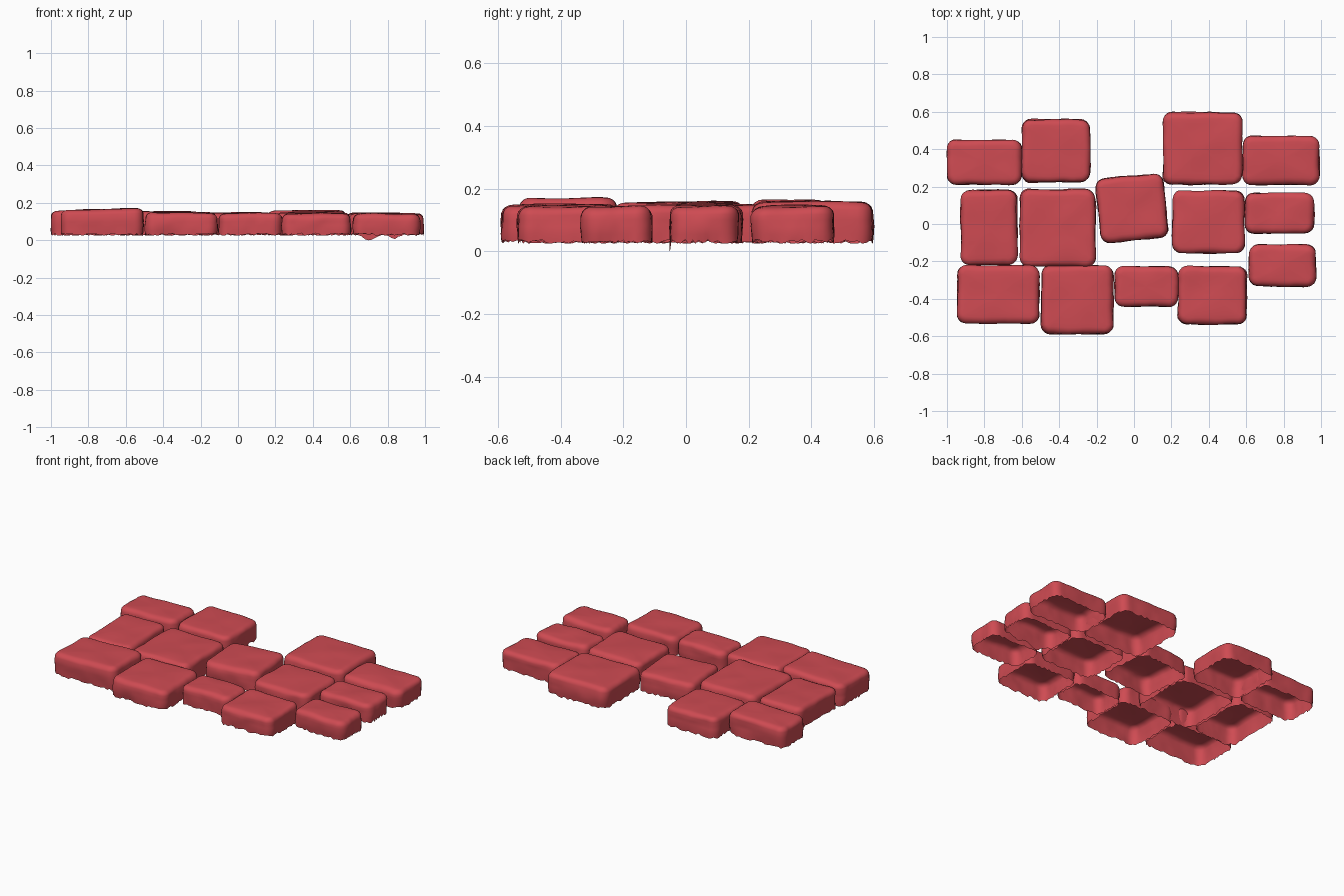
import bpy, bmesh, math, random
from mathutils import Vector, noise

if "Cube" in bpy.data.objects:
    bpy.data.objects.remove(bpy.data.objects["Cube"])

random.seed(4)
mat = bpy.data.materials.new("red_stone")
mat.diffuse_color = (0.62, 0.07, 0.085, 1)
mat.use_nodes = True
mat.node_tree.nodes["Principled BSDF"].inputs["Base Color"].default_value = mat.diffuse_color

BASE = 0.033     # nominal height of the ragged lower rim
SIDE = 15        # segments along each straight side
ARC = 5          # segments around each plan corner


def outline(hx, hy, r):
    """Rounded rectangle as (corner-based point, outward normal) pairs."""
    pts = []
    corners = [(1, 1, 0), (-1, 1, 90), (-1, -1, 180), (1, -1, 270)]
    for i, (sx, sy, a0) in enumerate(corners):
        c = Vector((sx * (hx - r), sy * (hy - r)))
        for k in range(ARC + 1):
            a = math.radians(a0 + 90 * k / ARC)
            n = Vector((math.cos(a), math.sin(a)))
            pts.append((c + n * r, n))
        nx, ny, _ = corners[(i + 1) % 4]
        c2 = Vector((nx * (hx - r), ny * (hy - r)))
        for k in range(1, SIDE):
            pts.append((c.lerp(c2, k / SIDE) + n * r, n))
    return pts


def stone(name, x0, x1, y0, y1, h, tx=0.0, ty=0.0, rot=0.0, flap=False):
    """Open-bottomed cobble: ragged rim, upright wall, rounded shoulder, uneven top."""
    cx, cy, hx, hy = (x0 + x1) / 2, (y0 + y1) / 2, (x1 - x0) / 2, (y1 - y0) / 2
    path = outline(hx, hy, 0.05)
    seed = Vector((random.uniform(-9, 9), random.uniform(-9, 9), random.uniform(-9, 9)))
    sh = 0.034
    # (inset, height) of the wall and shoulder rings
    rings = [(0.003, BASE), (0.001, 0.055), (0.0, 0.08), (0.001, 0.1)]
    rings += [(0.001 + sh * (1 - math.cos(a)), h - sh + sh * 0.9 * math.sin(a))
              for a in (math.radians(d) for d in (8, 30, 50, 70, 90))]
    bm = bmesh.new()
    layers = []

    def top_z(x, y, z):
        k = max(0.0, (z - BASE) / (h - BASE))
        bump = noise.noise(Vector((x * 7, y * 7, 0)) + seed) * 0.006
        return z + k * (tx * x / hx + ty * y / hy + bump)

    def side_push(p, z):
        q = Vector((p.x * 9, p.y * 9, z * 14)) + seed
        return noise.noise(q) * 0.007 + noise.noise(q * 3) * 0.002

    for i, (ins, z) in enumerate(rings):
        ring = []
        for p, n in path:
            q = p - n * (ins - side_push(p, z))
            zz = top_z(q.x, q.y, z)
            if i == 0:                      # torn lower edge
                zz += random.uniform(-0.009, 0.005)
                if flap and p.y < 0:
                    d = min(abs(p.x + 0.08), abs(p.x - 0.06) + 0.02)
                    zz -= max(0, 0.034 - d * 0.5)
                    zz = max(zz, 0.0)
            ring.append(bm.verts.new((q.x, q.y, zz)))
        layers.append(ring)

    # Top surface closes toward the centre
    edge = [v.co.copy() for v in layers[-1]]
    for f in (0.85, 0.68, 0.5, 0.32, 0.15):
        layers.append([bm.verts.new((e.x * f, e.y * f,
                       top_z(e.x * f, e.y * f, h - 0.1 * sh + 0.003 * (1 - f * f))))
                       for e in edge])
    mid = bm.verts.new((0, 0, top_z(0, 0, h - 0.1 * sh + 0.003)))
    n = len(path)
    for a, b in zip(layers, layers[1:]):
        for k in range(n):
            bm.faces.new((a[k], a[(k + 1) % n], b[(k + 1) % n], b[k]))
    for k in range(n):
        bm.faces.new((layers[-1][k], layers[-1][(k + 1) % n], mid))
    for f in bm.faces:
        f.smooth = True

    me = bpy.data.meshes.new(name)
    bm.to_mesh(me)
    bm.free()
    me.materials.append(mat)
    ob = bpy.data.objects.new(name, me)
    ob.location = (cx, cy, 0)
    ob.rotation_euler.z = math.radians(rot)
    bpy.context.collection.objects.link(ob)


# Back row
stone("back_stone_1", -1.0, -0.60, 0.21, 0.45, 0.163, 0.004, 0.0)
stone("back_stone_2", -0.60, -0.235, 0.222, 0.56, 0.155, -0.002, 0.0)
stone("back_stone_3", 0.155, 0.58, 0.21, 0.597, 0.160)
stone("back_stone_4", 0.58, 0.992, 0.21, 0.472, 0.147, -0.003, 0.003)
# Middle row
stone("middle_stone_1", -0.928, -0.624, -0.22, 0.182, 0.160, 0.0, 0.004)
stone("middle_stone_2", -0.61, -0.205, -0.228, 0.187, 0.156)
stone("middle_stone_3", -0.193, 0.173, -0.088, 0.258, 0.150, rot=5.5)
stone("middle_stone_4", 0.205, 0.59, -0.157, 0.18, 0.150)
stone("middle_stone_5", 0.592, 0.962, -0.052, 0.167, 0.147, flap=True)
# Front row
stone("front_stone_1", -0.945, -0.505, -0.532, -0.22, 0.169, 0.005, 0.0)
stone("front_stone_2", -0.495, -0.11, -0.587, -0.22, 0.152, -0.002, 0.002)
stone("front_stone_3", -0.105, 0.235, -0.443, -0.225, 0.148)
stone("front_stone_4", 0.235, 0.605, -0.537, -0.225, 0.146, 0.0, 0.003)
stone("front_stone_5", 0.615, 0.972, -0.335, -0.108, 0.145)
